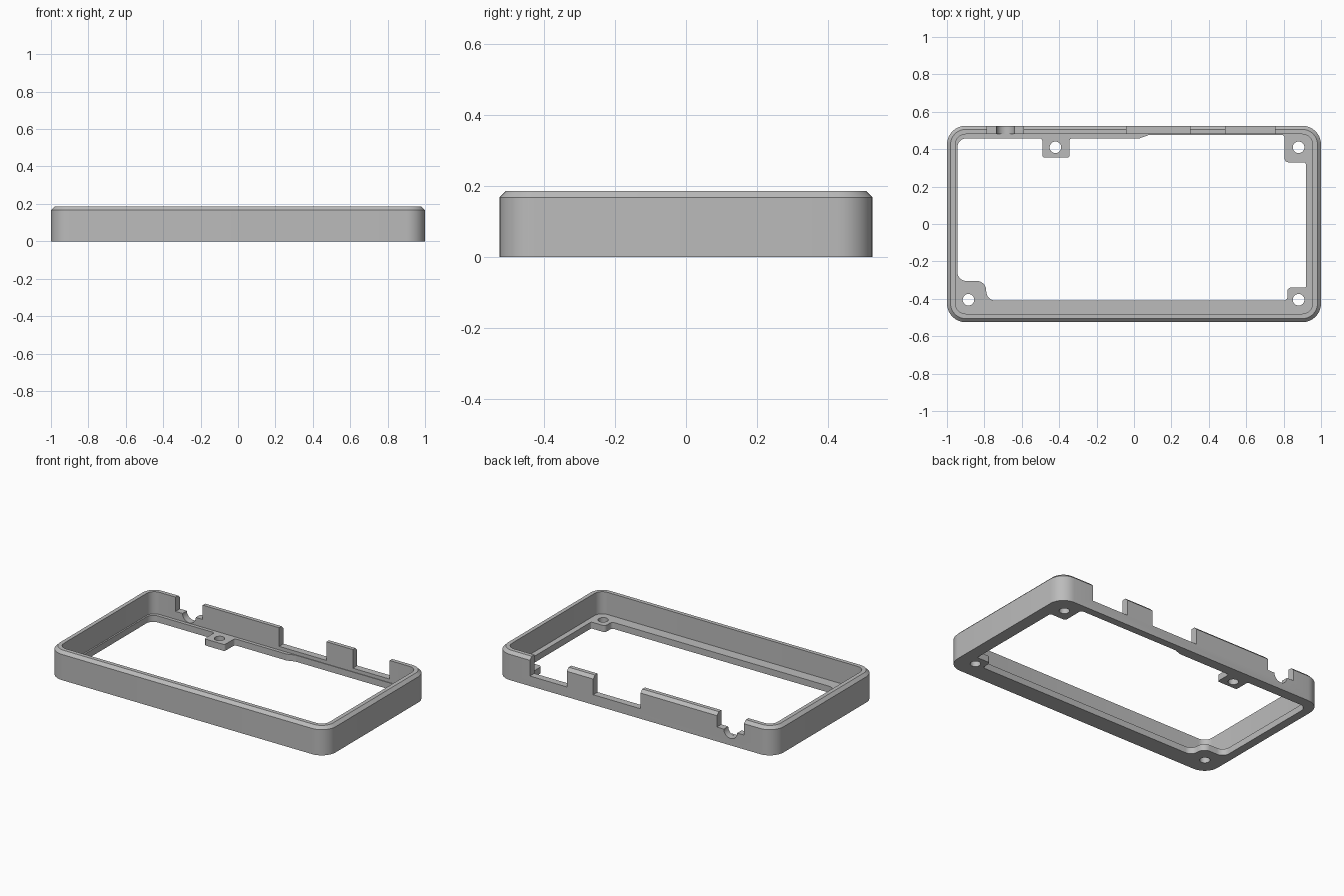
import bpy
import bmesh
from math import pi, cos, sin, tan
from mathutils import Vector

default_cube = bpy.data.objects.get("Cube")
if default_cube:
    bpy.data.objects.remove(default_cube)

HALF_X, HALF_Y, HEIGHT = 1.0, 0.525, 0.186
WALL, CHAMFER, LEDGE = 0.045, 0.019, 0.042
CORNER = 0.1

grey = bpy.data.materials.new("plain grey")
grey.use_nodes = True
colour = (0.5, 0.5, 0.5, 1)
grey.diffuse_color = colour
grey.node_tree.nodes["Principled BSDF"].inputs["Base Color"].default_value = colour


def rounded(points, steps=8):
    """Outline through (x, y, radius) corners, each one filleted."""
    outline = []
    for i, (x, y, radius) in enumerate(points):
        corner = Vector((x, y))
        before = (Vector(points[i - 1][:2]) - corner).normalized()
        after = (Vector(points[(i + 1) % len(points)][:2]) - corner).normalized()
        angle = before.angle(after)
        middle = (before + after).normalized()
        centre = corner + middle * radius / sin(angle / 2)
        reach = radius / tan(angle / 2)
        start = corner + before * reach - centre
        end = corner + after * reach - centre
        sweep = start.angle_signed(end)
        for k in range(steps + 1):
            a = -sweep * k / steps
            outline.append(centre + Vector((start.x * cos(a) - start.y * sin(a),
                                            start.x * sin(a) + start.y * cos(a))))
    return outline


def rounded_rect(inset):
    x, y, r = HALF_X - inset, HALF_Y - inset, CORNER - inset
    return rounded([(-x, -y, r), (x, -y, r), (x, y, r), (-x, y, r)])


def circle(x, y, radius, steps=32):
    return [Vector((x + radius * cos(2 * pi * k / steps),
                    y + radius * sin(2 * pi * k / steps))) for k in range(steps)]


def loft(name, layers):
    """Solid through (outline, z) layers with equal point counts."""
    bm = bmesh.new()
    rings = [[bm.verts.new((p.x, p.y, z)) for p in outline] for outline, z in layers]
    for low, high in zip(rings, rings[1:]):
        for i in range(len(low)):
            j = (i + 1) % len(low)
            bm.faces.new((low[i], low[j], high[j], high[i]))
    bm.faces.new(rings[0][::-1])
    bm.faces.new(rings[-1])
    bmesh.ops.recalc_face_normals(bm, faces=bm.faces)
    mesh = bpy.data.meshes.new(name)
    bm.to_mesh(mesh)
    bm.free()
    mesh.materials.append(grey)
    obj = bpy.data.objects.new(name, mesh)
    bpy.context.collection.objects.link(obj)
    return obj


def prism(name, outline, bottom, top):
    return loft(name, [(outline, bottom), (outline, top)])


# Solid body with a chamfered top edge
frame = loft("case_frame", [(rounded_rect(0), 0),
                            (rounded_rect(0), HEIGHT - CHAMFER),
                            (rounded_rect(CHAMFER), HEIGHT)])

# Cavity above the ledge
cutters = [prism("cavity_cutter", rounded_rect(WALL), LEDGE, 1)]

# Through opening that leaves the ledge and the four screw tabs
opening = [
    (-0.945, -0.305, 0.05), (-0.79, -0.305, 0.05), (-0.79, -0.41, 0.05),
    (0.82, -0.41, 0.02), (0.82, -0.34, 0.02), (0.92, -0.34, 0.01),
    (0.92, 0.33, 0.015), (0.805, 0.33, 0.02), (0.805, 0.476, 0.015),
    (0.08, 0.476, 0.02), (0.03, 0.458, 0.02), (-0.345, 0.458, 0.015),
    (-0.345, 0.355, 0.012), (-0.49, 0.355, 0.012), (-0.49, 0.458, 0.015),
    (-0.945, 0.458, 0.05),
]
cutters.append(prism("opening_cutter", rounded(opening), -1, 1))

# Screw holes
for x, y in [(-0.42, 0.41), (0.88, 0.41), (-0.885, -0.405), (0.88, -0.405)]:
    cutters.append(prism("screw_hole_cutter", circle(x, y, 0.031), -1, 1))

# Port notches in the back wall
for left, right, floor in [(-0.785, -0.59, 0.093), (-0.04, 0.3, 0.065), (0.49, 0.755, 0.065)]:
    outline = [Vector(p) for p in ((left, 0.47), (right, 0.47), (right, 0.6), (left, 0.6))]
    cutters.append(prism("port_cutter", outline, floor, 1))

# Round dip in the floor of the first notch
dip = prism("round_port_cutter", circle(0, 0, 0.048), -0.07, 0.07)
dip.rotation_euler.x = pi / 2
dip.location = (-0.6875, 0.538, 0.093)
cutters.append(dip)

for cutter in cutters:
    cutter.hide_render = True
    cut = frame.modifiers.new(cutter.name, "BOOLEAN")
    cut.operation = "DIFFERENCE"
    cut.solver = "EXACT"
    cut.object = cutter

# Bake the cuts, then remove the cutters
bpy.context.view_layer.update()
evaluated = frame.evaluated_get(bpy.context.evaluated_depsgraph_get())
finished = bpy.data.meshes.new_from_object(evaluated)
frame.modifiers.clear()
frame.data = finished
for cutter in cutters:
    bpy.data.objects.remove(cutter)

bpy.ops.object.select_all(action="DESELECT")
frame.select_set(True)
bpy.context.view_layer.objects.active = frame
bpy.ops.object.shade_smooth_by_angle(angle=pi / 6)
